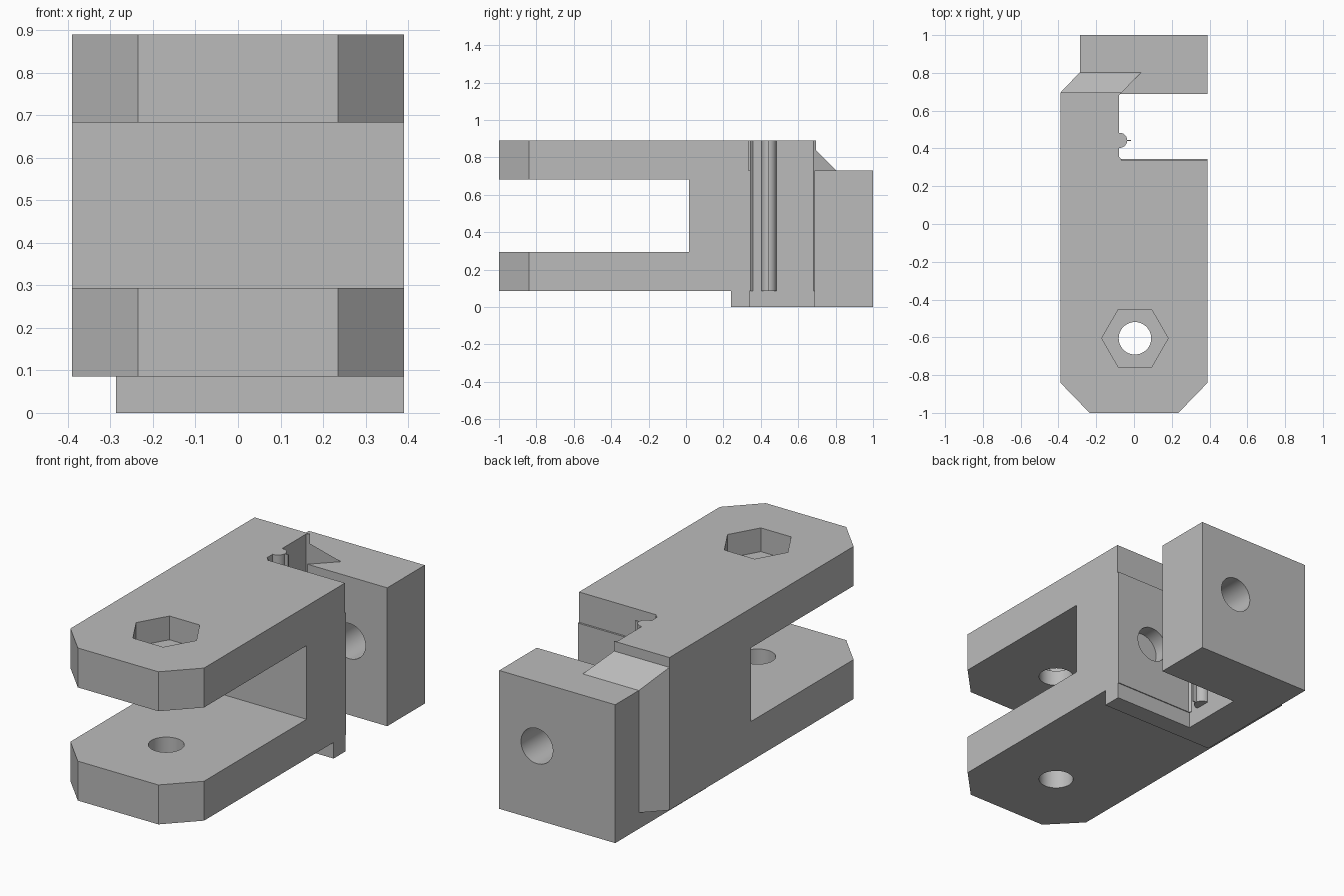
import bpy
import bmesh
import math
from mathutils import Matrix, Vector

if "Cube" in bpy.data.objects:
    bpy.data.objects.remove(bpy.data.objects["Cube"], do_unlink=True)

# Single flat grey
GREY = (0.5, 0.5, 0.5, 1.0)
grey = bpy.data.materials.new("plain grey")
grey.use_nodes = True
grey.diffuse_color = GREY
grey.node_tree.nodes["Principled BSDF"].inputs["Base Color"].default_value = GREY


def make_object(name, bm):
    bmesh.ops.recalc_face_normals(bm, faces=bm.faces)
    mesh = bpy.data.meshes.new(name)
    bm.to_mesh(mesh)
    bm.free()
    mesh.materials.append(grey)
    obj = bpy.data.objects.new(name, mesh)
    bpy.context.collection.objects.link(obj)
    return obj


def prism(name, outline, z0, z1):
    """Extrude an xy outline from z0 to z1."""
    bm = bmesh.new()
    face = bm.faces.new([bm.verts.new((x, y, z0)) for x, y in outline])
    top = bmesh.ops.extrude_face_region(bm, geom=[face])["geom"]
    verts = [v for v in top if isinstance(v, bmesh.types.BMVert)]
    bmesh.ops.translate(bm, verts=verts, vec=(0, 0, z1 - z0))
    return make_object(name, bm)


def box(name, x0, x1, y0, y1, z0, z1):
    return prism(name, [(x0, y0), (x1, y0), (x1, y1), (x0, y1)], z0, z1)


def cylinder(name, centre, radius, depth, sides=48, along_y=False):
    bm = bmesh.new()
    turn = Matrix.Rotation(math.radians(90), 4, "X") if along_y else Matrix()
    bmesh.ops.create_cone(bm, cap_ends=True, segments=sides, radius1=radius,
                          radius2=radius, depth=depth,
                          matrix=Matrix.Translation(Vector(centre)) @ turn)
    return make_object(name, bm)


def cut(target, *cutters):
    """Subtract each cutter, then discard it."""
    bpy.context.view_layer.objects.active = target
    for cutter in cutters:
        cutter.hide_render = True
        mod = target.modifiers.new("cut", "BOOLEAN")
        mod.operation = "DIFFERENCE"
        mod.solver = "EXACT"
        mod.object = cutter
        bpy.ops.object.modifier_apply(modifier=mod.name)
        bpy.data.objects.remove(cutter, do_unlink=True)


W = 0.39            # half width
TOP = 0.89          # top of the fork body
FLOOR = 0.085       # underside of the fork body
BLOCK_TOP = 0.73    # top of the rear block
SLOT_X = -0.08      # inner wall of the side slot
PIN = (0.005, -0.605)
BORE = (0.17, 0.39)  # x and z of the lengthwise bore

# Fork body with chamfered nose and side slot
body = prism("fork_body", [
    (-0.235, -1), (0.235, -1), (W, -0.84), (W, 0.345), (-0.07, 0.345),
    (SLOT_X, 0.357), (SLOT_X, 0.682), (-0.067, 0.695), (-W, 0.695), (-W, -0.84),
], FLOOR, TOP)
cut(body,
    box("fork_gap", -1, 1, -1.2, 0.015, 0.293, 0.682),
    cylinder("pivot_hole", (*PIN, 0.5), 0.086, 2),
    box("upper_relief", -0.065, 1, 0.335, 0.4, BLOCK_TOP, 1),
    cylinder("blind_bore", (BORE[0], 0.365, BORE[1]), 0.093, 0.2, along_y=True))

# Hexagonal nut pocket in the upper prong
hexagon = [(PIN[0] + 0.176 * math.cos(i * math.pi / 3),
            PIN[1] + 0.176 * math.sin(i * math.pi / 3)) for i in range(6)]
cut(body, prism("nut_pocket", hexagon, 0.765, 1))

# Rear block with through bore
block = box("rear_block", -0.287, W, 0.687, 1, 0, BLOCK_TOP)
cut(block, cylinder("through_bore", (BORE[0], 0.85, BORE[1]), 0.093, 1, along_y=True))

# Base plate joining body and block, open at the slot
base = prism("base_plate", [
    (-0.287, 0.24), (W, 0.24), (W, 0.34), (SLOT_X, 0.34),
    (SLOT_X, 0.687), (-0.287, 0.687),
], 0, FLOOR)

# Sheared brace with a sloping top behind the body
brace = prism("corner_brace", [(-W, 0.695), (-0.067, 0.695), (0.04, 0.803), (-0.287, 0.803)],
              FLOOR, BLOCK_TOP)
for v in brace.data.vertices:
    if v.co.z > 0.5 and v.co.y < 0.75:
        v.co.z = 0.838

# Rounded rib with a thin fin on the slot wall
rib_z = (FLOOR + TOP) / 2
rib = cylinder("slot_rib", (-0.076, 0.443, rib_z), 0.04, TOP - FLOOR, 32)
fin = box("rib_fin", -0.05, -0.015, 0.44, 0.445, FLOOR, TOP)

# Smooth the bores and rib, keep every corner sharp
bpy.ops.object.select_all(action="DESELECT")
for obj in (body, block, rib):
    obj.select_set(True)
bpy.context.view_layer.objects.active = body
bpy.ops.object.shade_smooth_by_angle(angle=math.radians(30))
